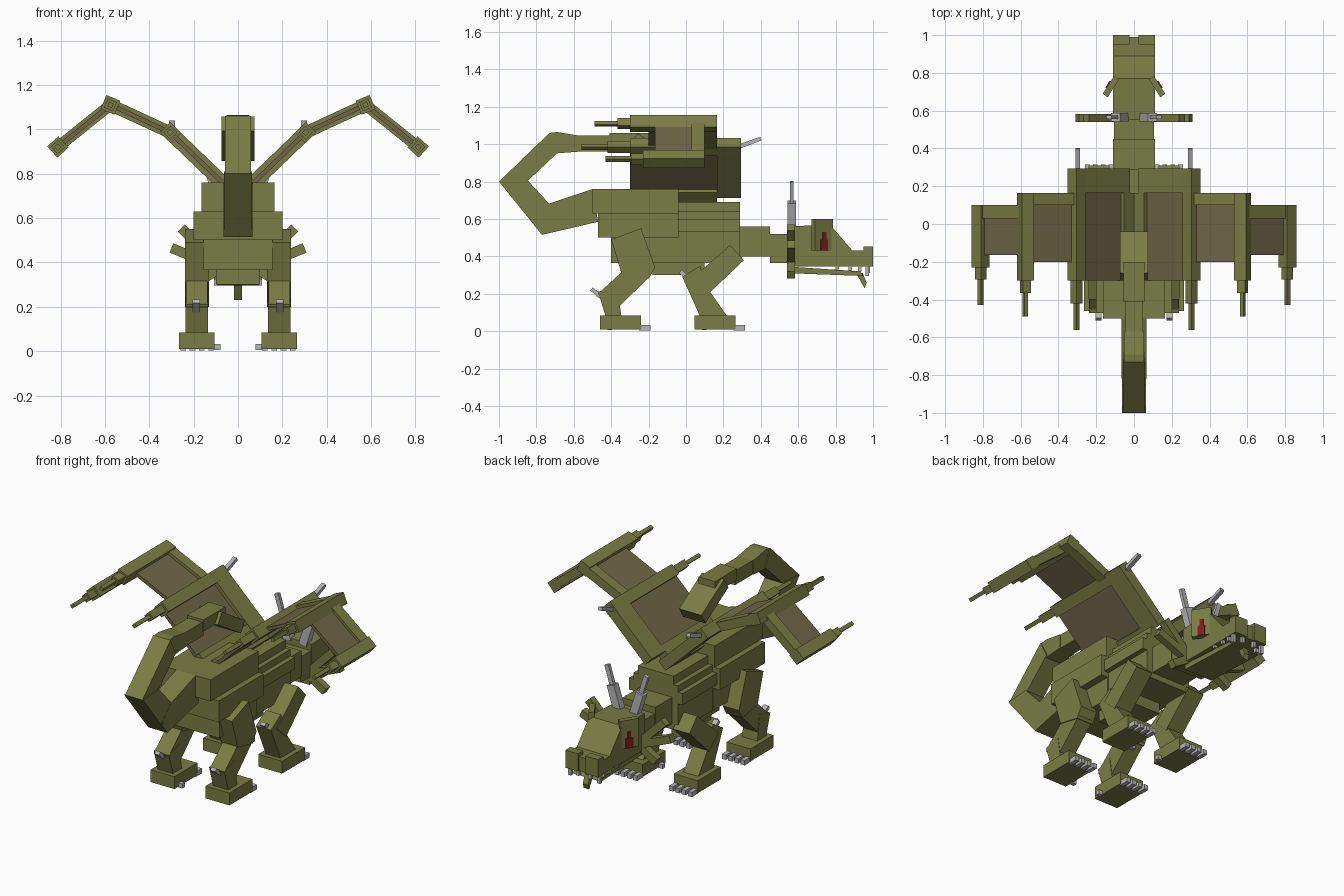
import bpy, bmesh, math
from mathutils import Vector

cube = bpy.data.objects.get("Cube")
if cube:
    bpy.data.objects.remove(cube, do_unlink=True)


def material(name, rgb):
    m = bpy.data.materials.new(name)
    m.use_nodes = True
    m.diffuse_color = (*rgb, 1)
    bsdf = m.node_tree.nodes["Principled BSDF"]
    bsdf.inputs["Base Color"].default_value = (*rgb, 1)
    bsdf.inputs["Roughness"].default_value = 0.8
    return m


OLIVE = material("olive hide", (0.195, 0.205, 0.058))
BROWN = material("brown membrane", (0.16, 0.135, 0.064))
GREY = material("pale claw grey", (0.47, 0.47, 0.48))
RED = material("dark red eye", (0.2, 0.014, 0.008))


def prism(name, pts, axis, a, b, mat=OLIVE, side=1):
    """Extrude a 2D outline along an axis: x uses (y,z), y uses (x,z), z uses (x,y)."""
    bm = bmesh.new()

    def place(p, t):
        v = {"x": (t, p[0], p[1]), "y": (p[0], t, p[1]), "z": (p[0], p[1], t)}[axis]
        return (v[0] * side, v[1], v[2])
    lo = [bm.verts.new(place(p, a)) for p in pts]
    hi = [bm.verts.new(place(p, b)) for p in pts]
    bm.faces.new(lo)
    bm.faces.new(hi)
    n = len(pts)
    for i in range(n):
        j = (i + 1) % n
        bm.faces.new((lo[i], lo[j], hi[j], hi[i]))
    bmesh.ops.recalc_face_normals(bm, faces=bm.faces)
    me = bpy.data.meshes.new(name)
    bm.to_mesh(me)
    bm.free()
    me.materials.append(mat)
    ob = bpy.data.objects.new(name, me)
    bpy.context.collection.objects.link(ob)
    return ob


def box(name, x, y, z, mat=OLIVE, side=1):
    return prism(name, [(x[0], y[0]), (x[1], y[0]), (x[1], y[1]), (x[0], y[1])],
                 "z", z[0], z[1], mat, side)


def bar(name, p, q, thick, axis, a, b, mat=OLIVE, side=1, tip=None):
    """Rotated bar from p to q in a plane, extruded across it."""
    p, q = Vector(p), Vector(q)
    d = (q - p).normalized()
    n = Vector((-d.y, d.x))
    h0, h1 = thick / 2, (tip or thick) / 2
    return prism(name, [p + n * h0, q + n * h1, q - n * h1, p - n * h0], axis, a, b, mat, side)


# Torso: stacked blocks
box("rump_top", (-0.165, 0.165), (-0.50, -0.04), (0.63, 0.76))
box("rump_middle", (-0.20, 0.20), (-0.47, -0.04), (0.50, 0.63))
box("rump_lower", (-0.155, 0.155), (-0.40, -0.04), (0.365, 0.50))
box("belly", (-0.10, 0.10), (-0.18, 0.10), (0.30, 0.50))
box("chest_top", (-0.12, 0.12), (-0.04, 0.29), (0.64, 0.69))
box("chest_upper", (-0.15, 0.15), (-0.04, 0.29), (0.60, 0.64))
box("chest_middle", (-0.18, 0.18), (-0.04, 0.29), (0.53, 0.60))
box("chest_lower", (-0.15, 0.15), (-0.04, 0.29), (0.365, 0.53))

# Neck and head
box("neck_rear", (-0.11, 0.11), (0.29, 0.45), (0.40, 0.56))
box("neck_front", (-0.105, 0.105), (0.45, 0.56), (0.365, 0.52))
prism("head", [(0.55, 0.345), (0.55, 0.56), (0.77, 0.57), (0.89, 0.43),
               (0.99, 0.43), (0.99, 0.345)], "x", -0.11, 0.11)
prism("lower_jaw", [(0.55, 0.31), (0.55, 0.345), (0.70, 0.335), (0.93, 0.32),
                    (0.95, 0.295)], "x", -0.095, 0.095)
prism("chin_spike", [(0.91, 0.31), (0.945, 0.31), (0.965, 0.26), (0.955, 0.23),
                     (0.94, 0.255)], "x", -0.018, 0.018)

# Tail: two wide sections, curling into narrower ones
prism("tail_base", [(-0.47, 0.585), (-0.77, 0.515), (-0.82, 0.60), (-0.74, 0.68),
                    (-0.50, 0.76)], "x", -0.065, 0.065)
prism("tail_rise", [(-0.77, 0.515), (-1.0, 0.80), (-0.85, 0.81), (-0.72, 0.67)],
      "x", -0.064, 0.064)
prism("tail_curl", [(-1.0, 0.80), (-0.73, 1.06), (-0.68, 0.96), (-0.85, 0.80)],
      "x", -0.058, 0.058)
prism("tail_top", [(-0.73, 1.06), (-0.69, 1.065), (-0.57, 1.045), (-0.57, 0.96),
                   (-0.70, 0.95)], "x", -0.052, 0.052)
box("tail_end", (-0.048, 0.048), (-0.57, -0.40), (0.96, 1.045))
box("tail_link", (-0.055, 0.055), (-0.41, -0.20), (0.99, 1.06))
bar("tail_blade", (-0.28, 1.025), (-0.06, 0.89), 0.075, "x", -0.075, 0.075)


def leg(label, pieces, y0, y1, spur, s):
    for part, pts, x0, x1 in pieces:
        prism(f"{label}_{part}", pts, "x", x0, x1, OLIVE, s)
    box(f"{label}_foot", (0.105, 0.265), (y0, y1), (0.01, 0.085), OLIVE, s)
    # Toe claws, inner claw and heel spur
    for i in range(4):
        x = 0.108 + i * 0.042
        box(f"{label}_claw_{i + 1}", (x, x + 0.026), (y1 - 0.01, y1 + 0.05), (0.003, 0.032), GREY, s)
    box(f"{label}_inner_claw", (0.08, 0.11), (y0 + 0.04, y0 + 0.065), (0.005, 0.032), GREY, s)
    (a, b), (c, d) = spur
    bar(f"{label}_spur", (a, b), (c, d), 0.028, "x", 0.172, 0.205, GREY, s, 0.02)


HIND = [("thigh", [(-0.40, 0.49), (-0.24, 0.55), (-0.165, 0.34), (-0.20, 0.28), (-0.345, 0.31)], 0.13, 0.24),
        ("shank", [(-0.32, 0.37), (-0.18, 0.36), (-0.19, 0.295), (-0.37, 0.12), (-0.47, 0.20), (-0.35, 0.31)], 0.138, 0.235),
        ("ankle", [(-0.47, 0.21), (-0.37, 0.24), (-0.345, 0.08), (-0.43, 0.08)], 0.135, 0.237)]
FORE = [("upper_arm", [(0.235, 0.46), (0.31, 0.38), (0.12, 0.20), (0.03, 0.28)], 0.13, 0.24),
        ("forearm", [(-0.02, 0.29), (0.075, 0.35), (0.115, 0.23), (0.22, 0.08), (0.075, 0.08)], 0.135, 0.235)]

# Wing stations in the front plane: root, elbow, wrist, tip
STATIONS = [(0.045, 0.735), (0.305, 0.985), (0.575, 1.11), (0.812, 0.92)]
SECTIONS = [("inner", -0.30, 0.165, 0.295, 0.065),
            ("middle", -0.20, 0.10, 0.165, 0.055),
            ("outer", -0.165, 0.03, 0.10, 0.05)]
FINGERS = [(0.295, -0.30, -0.42, -0.56, 45), (0.165, -0.30, -0.365, -0.49, 23),
           (0.10, -0.23, -0.295, -0.43, -42)]

for s, hand in ((1, "left"), (-1, "right")):
    leg(f"{hand}_hind_leg", HIND, -0.46, -0.24, ((-0.455, 0.185), (-0.505, 0.225)), s)
    leg(f"{hand}_front_leg", FORE, 0.045, 0.265, ((0.02, 0.275), (-0.03, 0.32)), s)

    # Wing frame bars and membranes
    for i, (n, rear, front, edge, t) in enumerate(SECTIONS):
        p, q = STATIONS[i], STATIONS[i + 1]
        bar(f"{hand}_{n}_wing_bar", p, q, t, "y", front, edge, OLIVE, s)
        bar(f"{hand}_{n}_membrane", p, q, 0.02, "y", rear, front, BROWN, s)
    bar(f"{hand}_wing_root", (0.02, 0.71), (0.075, 0.764), 0.06, "y", -0.30, 0.165, OLIVE, s)
    # Wing fingers, stepping down to thin spikes
    for i, (front, rear, mid, tip, ang) in enumerate(FINGERS):
        c = Vector(STATIONS[i + 1])
        d = Vector((math.cos(math.radians(ang)), math.sin(math.radians(ang))))
        for part, size, a, b in (("finger", 0.068, front, rear), ("knuckle", 0.044, rear, mid),
                                 ("spike", 0.022, mid, tip)):
            bar(f"{hand}_wing_{part}_{i + 1}", c - d * size / 2, c + d * size / 2,
                size, "y", a, b, OLIVE, s)
    bar(f"{hand}_wing_claw", (0.28, 0.985), (0.40, 1.03), 0.024, "x", 0.285, 0.31, GREY, s, 0.02)

    # Horns: thick base, thin tip
    bar(f"{hand}_horn_base", (0.05, 0.54), (0.098, 0.69), 0.05, "y", 0.543, 0.587, GREY, s)
    bar(f"{hand}_horn_tip", (0.098, 0.69), (0.132, 0.80), 0.028, "y", 0.555, 0.575, GREY, s)
    # Cheek frill spikes
    for i, (p, q) in enumerate((((0.09, 0.39), (0.255, 0.555)), ((0.08, 0.375), (0.30, 0.465)),
                                ((0.07, 0.38), (0.20, 0.30)))):
        bar(f"{hand}_frill_spike_{i + 1}", p, q, 0.045, "y", 0.54, 0.582, OLIVE, s)
    # Brow plate with eye
    prism(f"{hand}_brow_plate", [(0.08, 0.765), (0.105, 0.785), (0.165, 0.69), (0.14, 0.67)],
          "z", 0.43, 0.60, OLIVE, s)
    o = Vector((0.105, 0.785))
    d = Vector((0.06, -0.095)).normalized()
    n = Vector((-d.y, d.x)) * 0.006
    for part, a, b, z0, z1 in (("lower", 0.035, 0.078, 0.43, 0.49), ("upper", 0.045, 0.065, 0.49, 0.53)):
        prism(f"{hand}_eye_{part}", [o + d * a, o + d * b, o + d * b + n, o + d * a + n],
              "z", z0, z1, RED, s)
    # Nostril and teeth
    box(f"{hand}_nostril", (0.025, 0.11), (0.95, 1.0), (0.345, 0.452), OLIVE, s)
    for i, (y, z) in enumerate(((0.96, 0.295), (0.92, 0.32), (0.87, 0.325), (0.80, 0.33))):
        box(f"{hand}_side_tooth_{i + 1}", (0.088, 0.108), (y, y + 0.018), (z, 0.35), GREY, s)
    box(f"{hand}_front_tooth", (0.03, 0.05), (0.965, 0.985), (0.31, 0.35), GREY, s)
